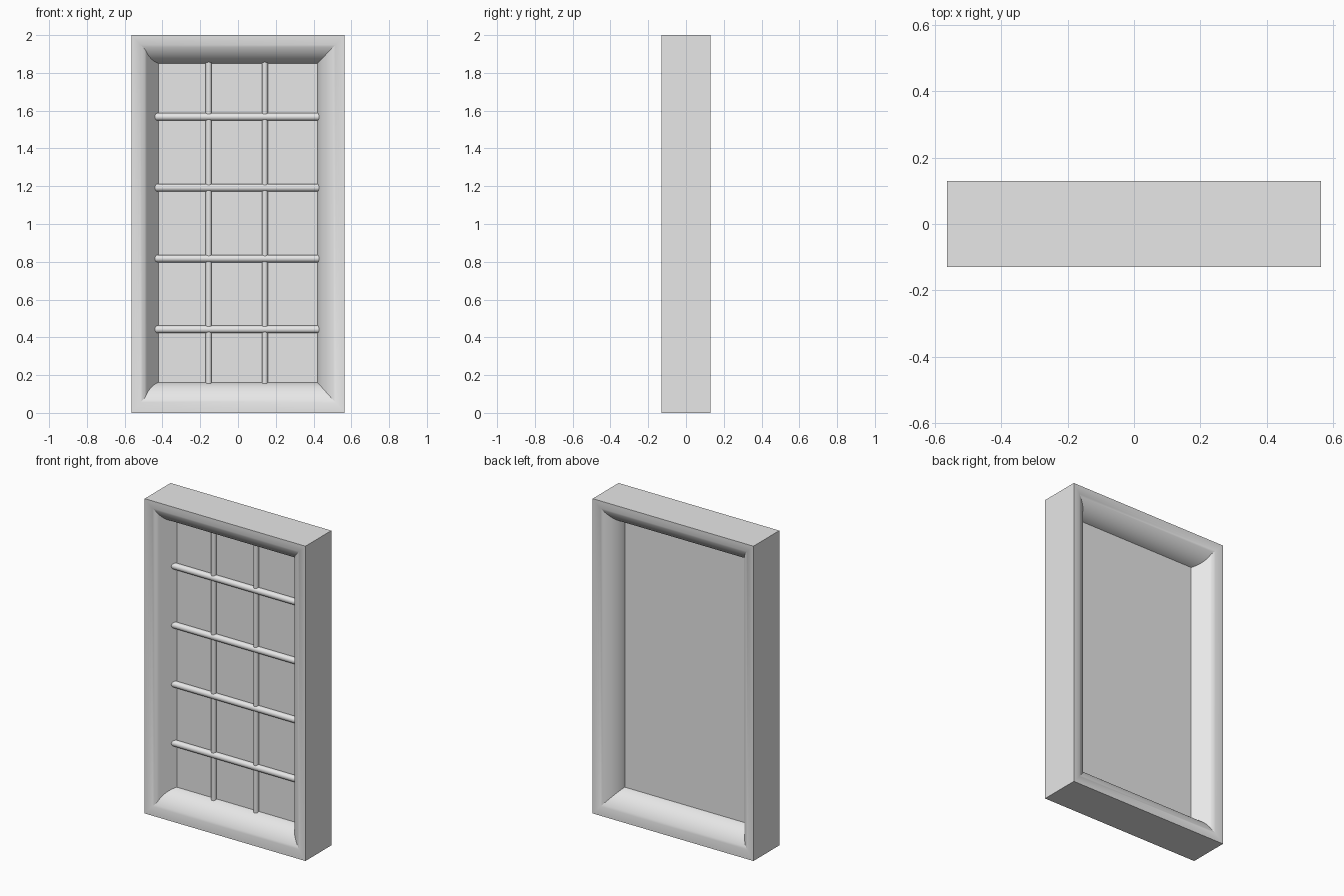
import bpy, bmesh, math
from mathutils import Vector

cube = bpy.data.objects.get("Cube")
if cube:
    bpy.data.objects.remove(cube, do_unlink=True)

grey = bpy.data.materials.new("plain grey")
grey.use_nodes = True
colour = (0.8, 0.8, 0.8, 1)
grey.diffuse_color = colour
grey.node_tree.nodes["Principled BSDF"].inputs["Base Color"].default_value = colour

HALF_W, HEIGHT, HALF_D = 0.565, 2.0, 0.13
PANE = 0.015                      # half thickness of the pane
SIDE, TOP, BOTTOM = 0.145, 0.15, 0.162
STEPS, SWEEP = 16, math.radians(78)


def finish(name, bm, angle=30):
    bmesh.ops.recalc_face_normals(bm, faces=bm.faces)
    mesh = bpy.data.meshes.new(name)
    bm.to_mesh(mesh)
    bm.free()
    obj = bpy.data.objects.new(name, mesh)
    bpy.context.collection.objects.link(obj)
    mesh.materials.append(grey)
    bpy.ops.object.select_all(action="DESELECT")
    obj.select_set(True)
    bpy.context.view_layer.objects.active = obj
    bpy.ops.object.shade_smooth_by_angle(angle=math.radians(angle))
    return obj


def box(name, low, high):
    bm = bmesh.new()
    bmesh.ops.create_cube(bm, size=1)
    low, high = Vector(low), Vector(high)
    for v in bm.verts:
        v.co = (low + high) / 2 + v.co * (high - low)
    return finish(name, bm)


def bar(name, start, end, radius):
    bm = bmesh.new()
    start, end = Vector(start), Vector(end)
    axis = end - start
    bmesh.ops.create_cone(bm, cap_ends=True, segments=16, radius1=radius,
                          radius2=radius, depth=axis.length)
    turn = axis.to_track_quat("Z", "Y")
    for v in bm.verts:
        v.co = turn @ v.co + (start + end) / 2
    return finish(name, bm, 40)


# Frame: rectangular rings along a rounded moulding; the right jamb is a flat bevel
bm = bmesh.new()


def ring(side, flat_side, top, bottom, y):
    left, right = HALF_W - side, -HALF_W + flat_side
    return [bm.verts.new(p) for p in ((right, y, bottom), (left, y, bottom),
                                      (left, y, HEIGHT - top), (right, y, HEIGHT - top))]


half = []
for i in range(STEPS + 1):
    a = SWEEP * i / STEPS
    inset = math.sin(a) / math.sin(SWEEP)
    drop = (1 - math.cos(a)) / (1 - math.cos(SWEEP))
    flat = min(SIDE * inset, 0.06 + (SIDE - 0.06) * drop)
    half.append((SIDE * inset, flat, TOP * inset, BOTTOM * inset,
                 HALF_D - (HALF_D - PANE) * drop))
rings = [ring(*p[:4], -p[4]) for p in half] + [ring(*p) for p in reversed(half)]
for r, s in zip(rings, rings[1:] + rings[:1]):
    for k in range(4):
        n = (k + 1) % 4
        bm.faces.new((r[k], r[n], s[n], s[k]))
finish("frame", bm, 25)

# Pane, solid and plain on the back
box("pane", (-HALF_W + SIDE - 0.01, -PANE, BOTTOM - 0.01),
    (HALF_W - SIDE + 0.01, PANE, HEIGHT - TOP + 0.01))

# Glazing bars on the front only
for i, x in enumerate((-0.155, 0.142)):
    bar(f"upright_bar_{i + 1}", (x, -0.02, BOTTOM - 0.02),
        (x, -0.02, HEIGHT - TOP + 0.02), 0.016)
for i in range(4):
    z = 0.442 + 0.375 * i
    bar(f"cross_bar_{i + 1}", (-0.45, -0.022, z), (0.45, -0.022, z), 0.02)
